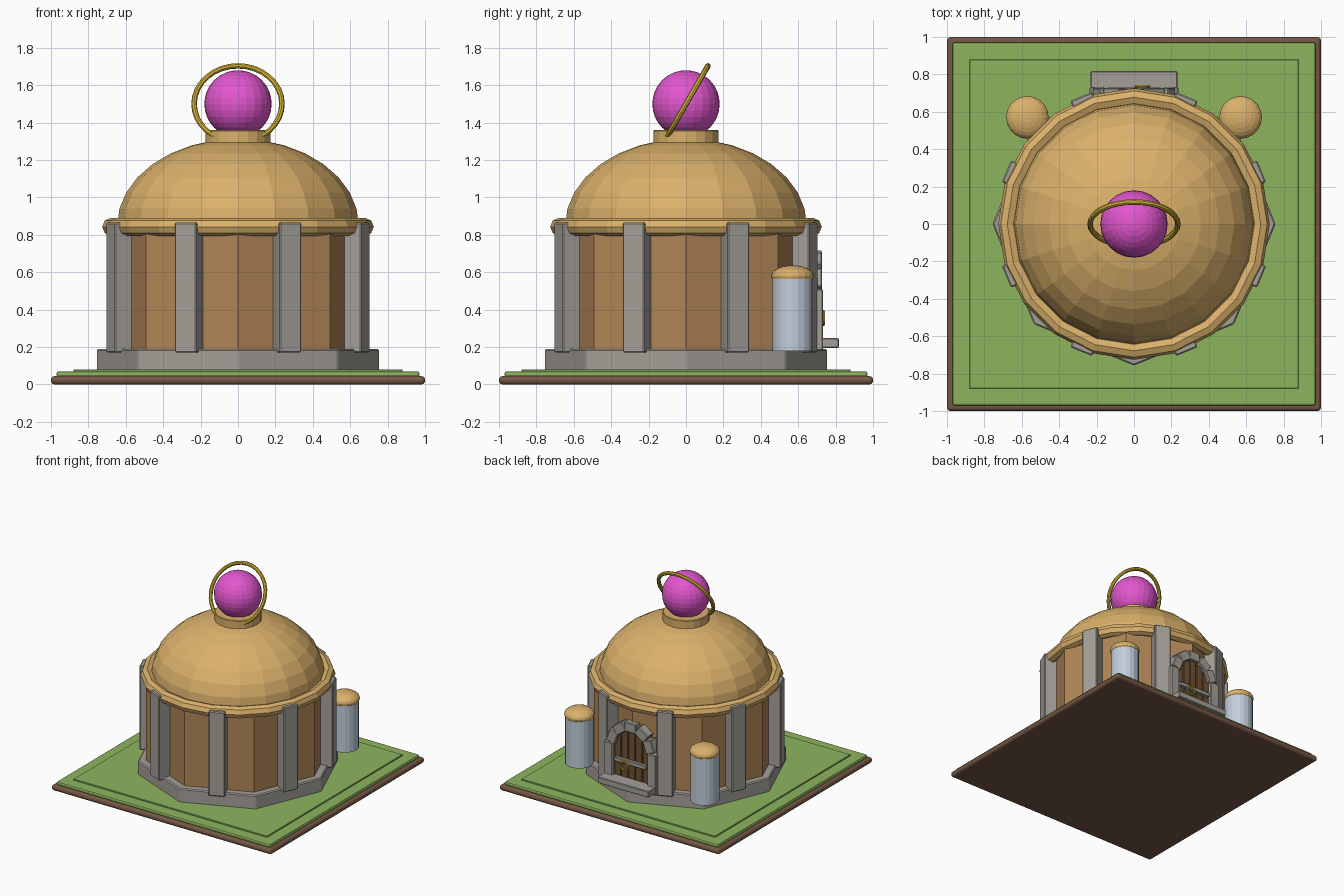
import bpy, bmesh, math
from mathutils import Matrix, Vector

cube = bpy.data.objects.get("Cube")
if cube:
    bpy.data.objects.remove(cube, do_unlink=True)


def linear(v):
    v /= 255
    return v / 12.92 if v <= 0.04045 else ((v + 0.055) / 1.055) ** 2.4


def material(name, r, g, b):
    m = bpy.data.materials.new(name)
    color = (linear(r), linear(g), linear(b), 1)
    m.use_nodes = True
    m.diffuse_color = color
    m.node_tree.nodes["Principled BSDF"].inputs["Base Color"].default_value = color
    return m


SOIL = material("soil brown", 118, 88, 69)
GRASS = material("grass green", 141, 181, 95)
STONE = material("grey stone", 164, 160, 153)
WALL = material("wall brown", 176, 133, 86)
TAN = material("roof tan", 219, 177, 107)
ORB = material("orb magenta", 226, 86, 206)
GOLD = material("ring gold", 212, 178, 56)
STEEL = material("pale blue", 194, 206, 220)
WOOD = material("door wood", 112, 82, 52)


def finish(name, mat, bevel=0, segments=1):
    """Name and colour the active object, with an optional edge bevel."""
    ob = bpy.context.object
    ob.name = ob.data.name = name
    ob.data.materials.append(mat)
    if bevel:
        mod = ob.modifiers.new("edge bevel", 'BEVEL')
        mod.width, mod.segments = bevel, segments
    return ob


def box(name, mat, center, size, rotation=(0, 0, 0), bevel=0, segments=1):
    bpy.ops.mesh.primitive_cube_add(size=1, location=center, rotation=rotation)
    bpy.context.object.scale = size
    bpy.ops.object.transform_apply(location=False, rotation=False, scale=True)
    return finish(name, mat, bevel, segments)


def drum(name, mat, sides, radius, z0, z1, x=0, y=0, bevel=0):
    bpy.ops.mesh.primitive_cylinder_add(vertices=sides, radius=radius, depth=z1 - z0,
                                        location=(x, y, (z0 + z1) / 2))
    return finish(name, mat, bevel)


def ball(name, mat, center, radius, height, segments, rings):
    bpy.ops.mesh.primitive_uv_sphere_add(segments=segments, ring_count=rings,
                                         radius=1, location=center)
    bpy.context.object.scale = (radius, radius, height)
    bpy.ops.object.transform_apply(location=False, rotation=False, scale=True)
    return finish(name, mat)


def ring(name, mat, center, major, minor, rotation, n=32, m=8):
    bpy.ops.mesh.primitive_torus_add(major_segments=n, minor_segments=m, major_radius=major,
                                     minor_radius=minor, location=center, rotation=rotation)
    return finish(name, mat)


# Ground slabs
box("soil_slab", SOIL, (0, 0, 0.0225), (2, 2, 0.045), bevel=0.02, segments=3)
box("grass_slab", GRASS, (0, 0, 0.055), (1.94, 1.94, 0.03), bevel=0.01, segments=2)
box("lawn", GRASS, (0, 0, 0.07), (1.76, 1.76, 0.02), bevel=0.003)

# Octagonal footing and wall
drum("footing", STONE, 8, 0.757, 0.07, 0.19, bevel=0.008)
drum("wall", WALL, 8, 0.695, 0.18, 0.85)

# One pillar in the middle of each wall face
for i in range(8):
    a = math.radians(22.5 + 45 * i)
    r = 0.678
    box(f"pillar_{i + 1}", STONE, (r * math.cos(a), r * math.sin(a), 0.518),
        (0.12, 0.125, 0.695), (0, 0, a), bevel=0.007)

# Roof: rim, half dome and neck
ring("roof_rim", TAN, (0, 0, 0.843), 0.678, 0.048, (0, 0, 0), 20, 8)
dome = ball("dome", TAN, (0, 0, 0.85), 0.646, 0.464, 20, 16)
bm = bmesh.new()
bm.from_mesh(dome.data)
bmesh.ops.delete(bm, geom=[v for v in bm.verts if v.co.z < -0.01], context='VERTS')
bm.to_mesh(dome.data)
bm.free()
drum("neck", TAN, 20, 0.175, 1.26, 1.36, bevel=0.005)

# Orb with tilted ring
ball("orb", ORB, (0, 0, 1.5), 0.18, 0.18, 24, 16)
ring("orb_ring", GOLD, (0, 0, 1.5), 0.235, 0.015, (math.radians(60), 0, 0))

# Two capped tanks beside the door
for side, sx in (("left", 1), ("right", -1)):
    drum(f"{side}_tank", STEEL, 20, 0.108, 0.18, 0.57, sx * 0.57, 0.57)
    ball(f"{side}_tank_cap", TAN, (sx * 0.57, 0.57, 0.58), 0.114, 0.057, 20, 12)

# Door planks, taller towards the middle
for i in range(5):
    x = (i - 2) * 0.064
    top = 0.47 + math.sqrt(0.17 ** 2 - x * x)
    box(f"door_plank_{i + 1}", WOOD, (x, 0.67, (0.19 + top) / 2),
        (0.06, 0.07, top - 0.19), bevel=0.004)

# Door surround: posts, arch stones and step
for side, sx in (("left", 1), ("right", -1)):
    box(f"{side}_door_post", STONE, (sx * 0.197, 0.69, 0.345), (0.08, 0.085, 0.33), bevel=0.006)
for i in range(5):
    a = math.radians(20 + 35 * i)
    box(f"arch_stone_{i + 1}", STONE,
        (0.175 * math.cos(a), 0.69, 0.5 + 0.175 * math.sin(a)),
        (0.08, 0.075, 0.105), (0, -a, 0), bevel=0.006)
box("door_step", STONE, (0, 0.75, 0.222), (0.465, 0.135, 0.052), bevel=0.005)

# Door bar and pull ring
box("door_bar", STONE, (0, 0.715, 0.385), (0.29, 0.03, 0.035), bevel=0.004)
ring("door_pull", GOLD, (0.045, 0.735, 0.355), 0.035, 0.008, (math.radians(90), 0, 0), 20, 6)
